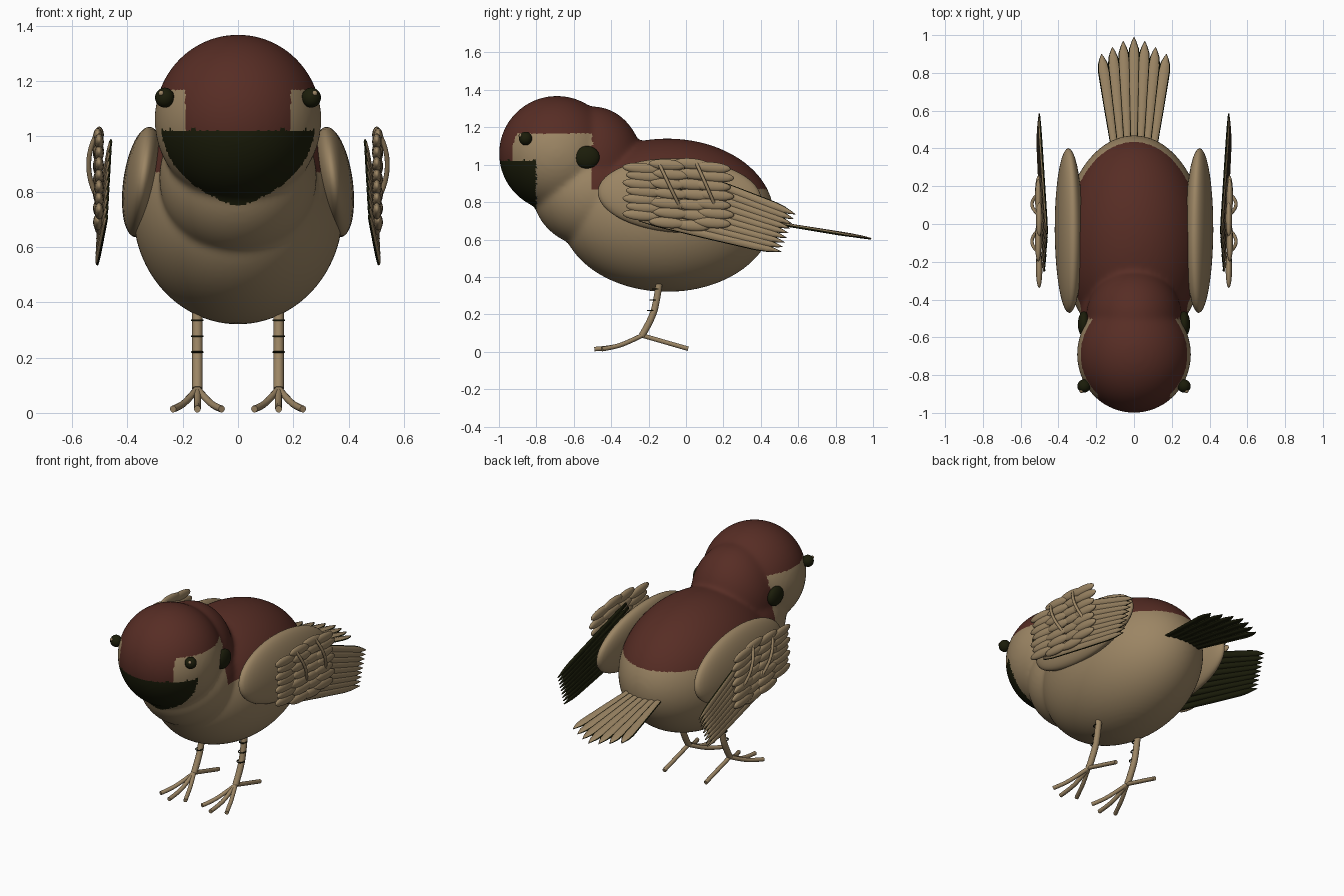
import bpy, bmesh, math
from mathutils import Vector, Matrix

if "Cube" in bpy.data.objects:
    bpy.data.objects.remove(bpy.data.objects["Cube"])


def material(name, rgb):
    m = bpy.data.materials.new(name)
    m.diffuse_color = (*rgb, 1)
    m.use_nodes = True
    m.node_tree.nodes["Principled BSDF"].inputs["Base Color"].default_value = m.diffuse_color
    return m


TAN = material("tan", (0.33, 0.235, 0.127))
BROWN = material("brown", (0.095, 0.026, 0.018))
DARK = material("near_black", (0.011, 0.012, 0.003))


def add_object(name, bm, mats, smooth=True):
    bmesh.ops.recalc_face_normals(bm, faces=bm.faces)
    mesh = bpy.data.meshes.new(name)
    bm.to_mesh(mesh)
    bm.free()
    for m in mats:
        mesh.materials.append(m)
    mesh.polygons.foreach_set("use_smooth", [smooth] * len(mesh.polygons))
    obj = bpy.data.objects.new(name, mesh)
    bpy.context.collection.objects.link(obj)
    return obj


def ellipsoid(bm, centre, radii, rot=(0, 0), u=32, v=20):
    m = (Matrix.Translation(centre) @ Matrix.Rotation(math.radians(rot[1]), 4, 'Y')
         @ Matrix.Rotation(math.radians(rot[0]), 4, 'X') @ Matrix.Diagonal((*radii, 1)))
    bmesh.ops.create_uvsphere(bm, u_segments=u, v_segments=v, radius=1, matrix=m)


def bake(obj):
    """Replace an object's mesh by its evaluated result."""
    ev = obj.evaluated_get(bpy.context.evaluated_depsgraph_get())
    return bpy.data.meshes.new_from_object(ev)


def tubes(name, paths, radius, mat):
    """Round tubes along smooth paths, as one mesh."""
    cu = bpy.data.curves.new(name, 'CURVE')
    cu.dimensions = '3D'
    cu.bevel_depth = radius
    cu.bevel_resolution = 3
    cu.use_fill_caps = True
    for path in paths:
        sp = cu.splines.new('NURBS')
        sp.points.add(len(path) - 1)
        for p, co in zip(sp.points, path):
            p.co = (*co, 1)
        sp.order_u = min(3, len(path))
        sp.use_endpoint_u = True
        sp.resolution_u = 6
    helper = bpy.data.objects.new(name + "_path", cu)
    bpy.context.collection.objects.link(helper)
    mesh = bake(helper)
    bpy.data.objects.remove(helper)
    mesh.materials.clear()
    mesh.materials.append(mat)
    mesh.polygons.foreach_set("use_smooth", [True] * len(mesh.polygons))
    obj = bpy.data.objects.new(name, mesh)
    bpy.context.collection.objects.link(obj)


# lengthwise outline of a feather: position, width factor
OUTLINE = [(0, 0.45), (0.12, 0.8), (0.5, 0.95), (0.82, 1), (0.9, 0.8), (0.96, 0.4), (1, 0.04)]
# cross-section: tan arched top, dark rim and underside
SECTION = [(-1, 0), (-0.8, 0.45), (0, 1), (0.8, 0.45), (1, 0), (0, -0.4)]


def feather(bm, start, end, up, half_width, height, base=1.0):
    a, b = Vector(start), Vector(end)
    side = (b - a).cross(Vector(up)).normalized()
    normal = side.cross(b - a).normalized()
    rings = []
    for t, w in OUTLINE:
        hw = half_width * w * (base + (1 - base) * t)
        rings.append([bm.verts.new(a.lerp(b, t) + side * sx * hw + normal * sz * height * (0.4 + 0.6 * w))
                      for sx, sz in SECTION])
    n = len(SECTION)
    for r, q in zip(rings, rings[1:]):
        for i in range(n):
            f = bm.faces.new((r[i], r[(i + 1) % n], q[(i + 1) % n], q[i]))
            f.material_index = 0 if i in (1, 2) else 1
    for r in (rings[0], rings[-1]):
        bm.faces.new(r).material_index = 1


# body: head, nape, chest and belly fused into one skin
bm = bmesh.new()
ellipsoid(bm, (0, -0.69, 1.06), (0.302, 0.31, 0.308), u=48, v=32)
ellipsoid(bm, (0, -0.50, 1.00), (0.255, 0.27, 0.312), u=48, v=32)
ellipsoid(bm, (0, -0.50, 0.85), (0.285, 0.32, 0.29), u=48, v=32)
ellipsoid(bm, (0, -0.10, 0.73), (0.38, 0.57, 0.41), u=64, v=40)
body = add_object("body", bm, [])
rm = body.modifiers.new("fuse", 'REMESH')
rm.mode = 'VOXEL'
rm.voxel_size = 0.0125
sm = body.modifiers.new("soften", 'SMOOTH')
sm.factor = 0.5
sm.iterations = 14
skin = bake(body)
body.modifiers.clear()
body.data = skin
skin.materials.clear()
for m in (TAN, BROWN, DARK):
    skin.materials.append(m)
# plumage zones: bib, cap and back
for p in skin.polygons:
    x, y, z = p.center
    p.use_smooth = True
    p.material_index = 0
    if y < -0.8 and z < 1.025:
        p.material_index = 2
    elif y < -0.5:
        if z > 1.165 or (abs(x) < 0.19 and y < -0.8):
            p.material_index = 1
    elif z > 0.87:
        p.material_index = 1

# tail fan
bm = bmesh.new()
for i in range(-3, 4):
    k = i / 3
    feather(bm, (k * 0.10, 0.38, 0.70), (k * 0.172, 0.99 - 0.09 * abs(k) ** 1.3, 0.602 + 0.012 * abs(k)),
            (0, 0, 1), 0.033, 0.014, 0.75)
add_object("tail", bm, [TAN, DARK])

for s, tag in ((1, "right"), (-1, "left")):
    # eye with a small highlight
    bm = bmesh.new()
    ellipsoid(bm, (s * 0.265, -0.858, 1.14), (0.035, 0.035, 0.036), u=20, v=14)
    add_object("eye_" + tag, bm, [DARK])
    bm = bmesh.new()
    ellipsoid(bm, (s * 0.278, -0.885, 1.156), (0.01, 0.01, 0.01), u=10, v=8)
    add_object("eye_glint_" + tag, bm, [TAN])

    # cheek spot
    bm = bmesh.new()
    ellipsoid(bm, (s * 0.265, -0.53, 1.04), (0.032, 0.068, 0.06))
    add_object("cheek_spot_" + tag, bm, [DARK])

    # shoulder pad
    bm = bmesh.new()
    ellipsoid(bm, (s * 0.345, -0.035, 0.835), (0.07, 0.437, 0.2), (-3, -s * 8), 40, 24)
    add_object("shoulder_" + tag, bm, [TAN])

    # long flight feathers
    bm = bmesh.new()
    for i in range(9):
        t = i / 8
        feather(bm, (s * (0.458 + 0.015 * t), -0.05 - 0.2 * t, 0.98 - 0.27 * t),
                (s * (0.5 + 0.008 * t), 0.585 - 0.075 * t, 0.735 - 0.2 * t),
                (s, 0, 0.05), 0.023, 0.013, 1.15)
    add_object("flight_feathers_" + tag, bm, [TAN, DARK])

    # overlapping short feathers in columns
    bm = bmesh.new()
    for c, (y, top, bottom) in enumerate(((-0.24, 0.98, 0.73), (-0.10, 1.0, 0.69),
                                          (0.03, 1.005, 0.675), (0.14, 0.985, 0.69))):
        for r in range(7):
            t = r / 6
            ellipsoid(bm, (s * (0.502 + 0.005 * (c % 2)), y + 0.018 * (r % 2), top + (bottom - top) * t),
                      (0.017, 0.10, 0.029), (-5, 0), 16, 10)
    add_object("covert_feathers_" + tag, bm, [TAN])

    # bowed wing bars
    tubes("wing_bars_" + tag,
          [[(s * 0.505, y, 1.02), (s * 0.575, y + 0.055, 0.9), (s * 0.505, y + d, 0.77)]
           for y, d in ((-0.15, 0.12), (0.05, 0.11))], 0.009, TAN)

    # leg and toes
    lx = s * 0.147
    ankle = (lx, -0.235, 0.087)
    tubes("leg_" + tag, [[(lx, -0.143, 0.37), (lx, -0.155, 0.28), (lx, -0.18, 0.18), ankle]], 0.019, TAN)
    toes = [[ankle, (lx, 0.012, 0.016)]]
    for k in (-1, 0, 1):
        reach = 0.49 - 0.04 * abs(k)
        toes.append([ankle, (lx + k * 0.04, -0.33, 0.04), (lx + k * 0.07, -0.41, 0.02), (lx + k * 0.088, -reach, 0.014)])
    tubes("toes_" + tag, toes, 0.0125, TAN)

    # thin dark bands on the front of the leg
    tubes("leg_bands_" + tag,
          [[(lx - 0.019, y + 0.02, z), (lx - 0.022, y - 0.012, z), (lx + 0.022, y - 0.012, z), (lx + 0.019, y + 0.02, z)]
           for y, z in ((-0.168, 0.335), (-0.18, 0.277), (-0.193, 0.22))], 0.0035, DARK)
